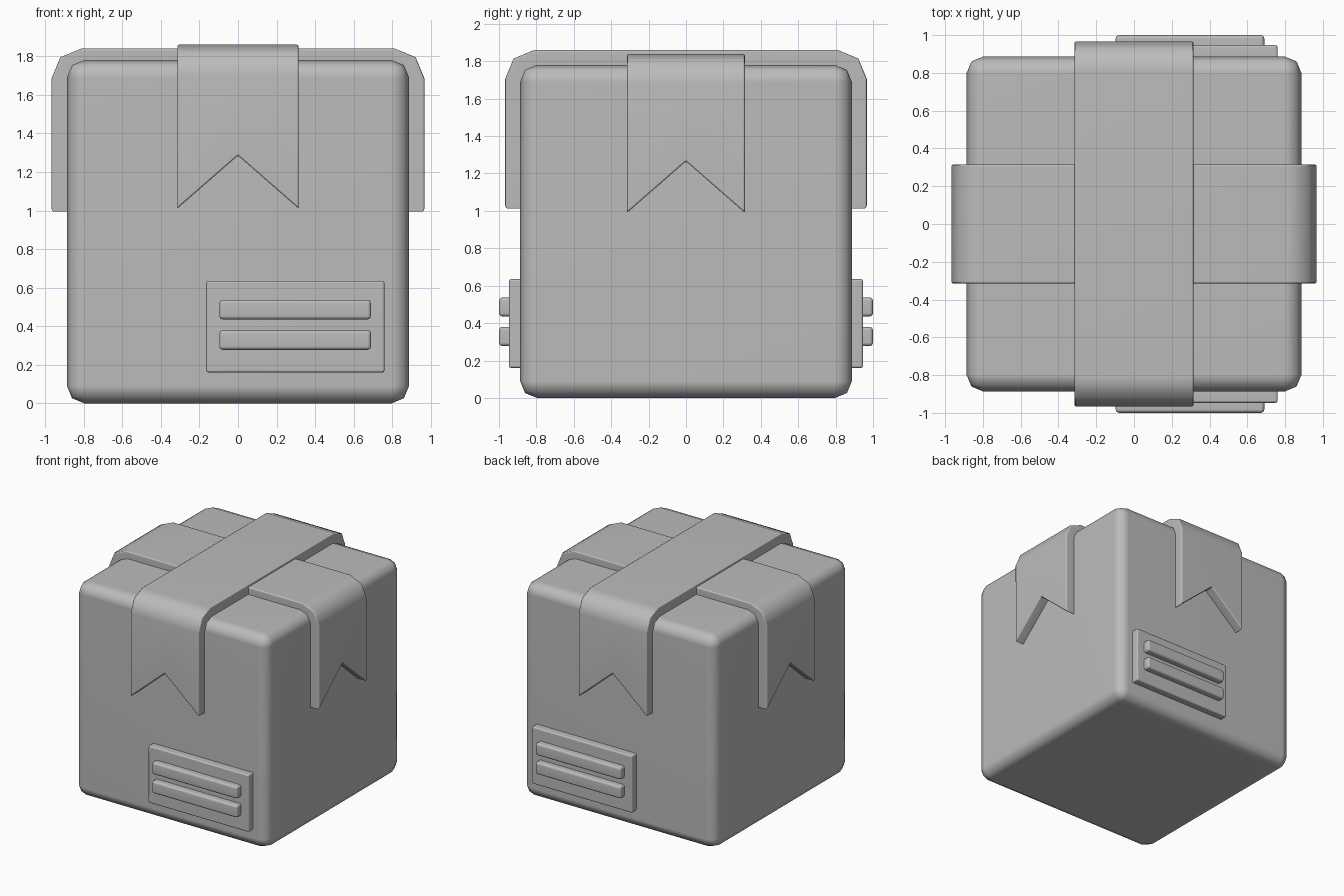
import bpy
import math

cube = bpy.data.objects.get("Cube")
if cube:
    bpy.data.objects.remove(cube, do_unlink=True)

grey = bpy.data.materials.new("plain grey")
grey.use_nodes = True
colour = (0.5, 0.5, 0.5, 1)
grey.diffuse_color = colour
grey.node_tree.nodes["Principled BSDF"].inputs["Base Color"].default_value = colour


def finish(obj, width, segments, limit):
    """Round the edges, smooth the shading and add the colour."""
    obj.data.materials.append(grey)
    bevel = obj.modifiers.new("rounded edges", "BEVEL")
    bevel.width = width
    bevel.segments = segments
    bevel.limit_method = "ANGLE"
    bevel.angle_limit = math.radians(limit)
    bpy.ops.object.select_all(action="DESELECT")
    obj.select_set(True)
    bpy.context.view_layer.objects.active = obj
    for mod in [m.name for m in obj.modifiers]:
        bpy.ops.object.modifier_apply(modifier=mod)
    bpy.ops.object.shade_smooth_by_angle(angle=math.radians(50))
    obj.modifiers.new("flat face normals", "WEIGHTED_NORMAL").keep_sharp = True


def block(name, low, high, width, segments=2):
    """Rounded box between two opposite corners."""
    centre = [(a + b) / 2 for a, b in zip(low, high)]
    bpy.ops.mesh.primitive_cube_add(size=1, location=centre)
    obj = bpy.context.object
    obj.name = name
    obj.scale = [b - a for a, b in zip(low, high)]
    bpy.ops.object.transform_apply(location=False, rotation=False, scale=True)
    finish(obj, width, segments, 30)


def ribbon(name, top, tip, notch, turn):
    """Strap folded over the top, with a V cut in both hanging ends."""
    half, reach, radius, thick = 0.315, 0.967, 0.155, 0.09
    corner = [(reach - radius + radius * math.cos(a), top - radius + radius * math.sin(a))
              for a in (0, math.pi / 4, math.pi / 2)]
    bend = [(-y, z) for y, z in corner] + corner[::-1]
    verts = []
    for x, end in ((-half, tip), (0, notch), (half, tip)):
        path = [(-reach, end)] + bend + [(reach, end)]
        verts += [(x, y, z) for y, z in path]
    n = len(bend) + 2
    faces = [(c * n + r, (c + 1) * n + r, (c + 1) * n + r + 1, c * n + r + 1)
             for c in range(2) for r in range(n - 1)]
    mesh = bpy.data.meshes.new(name)
    mesh.from_pydata(verts, [], faces)
    obj = bpy.data.objects.new(name, mesh)
    bpy.context.collection.objects.link(obj)
    obj.rotation_euler.z = turn
    solid = obj.modifiers.new("thickness", "SOLIDIFY")
    solid.thickness = thick
    solid.offset = -1
    solid.use_even_offset = True
    finish(obj, 0.01, 2, 60)


# Box body
block("box_body", (-0.887, -0.887, 0), (0.887, 0.887, 1.78), 0.09)

# Crossed straps
ribbon("front_to_back_strap", 1.86, 1.01, 1.285, 0)
ribbon("side_to_side_strap", 1.84, 0.99, 1.265, math.pi / 2)

# Raised labels with two bars, on the front and back
for side, sign in (("front", -1), ("back", 1)):
    def panel(name, x, z, outer, width):
        y = sorted((sign * 0.86, sign * outer))
        block(f"{side}_{name}", (x[0], y[0], z[0]), (x[1], y[1], z[1]), width)

    panel("label", (-0.165, 0.76), (0.16, 0.635), 0.947, 0.012)
    panel("upper_label_bar", (-0.097, 0.69), (0.435, 0.537), 1.0, 0.018)
    panel("lower_label_bar", (-0.097, 0.69), (0.277, 0.38), 1.0, 0.018)
